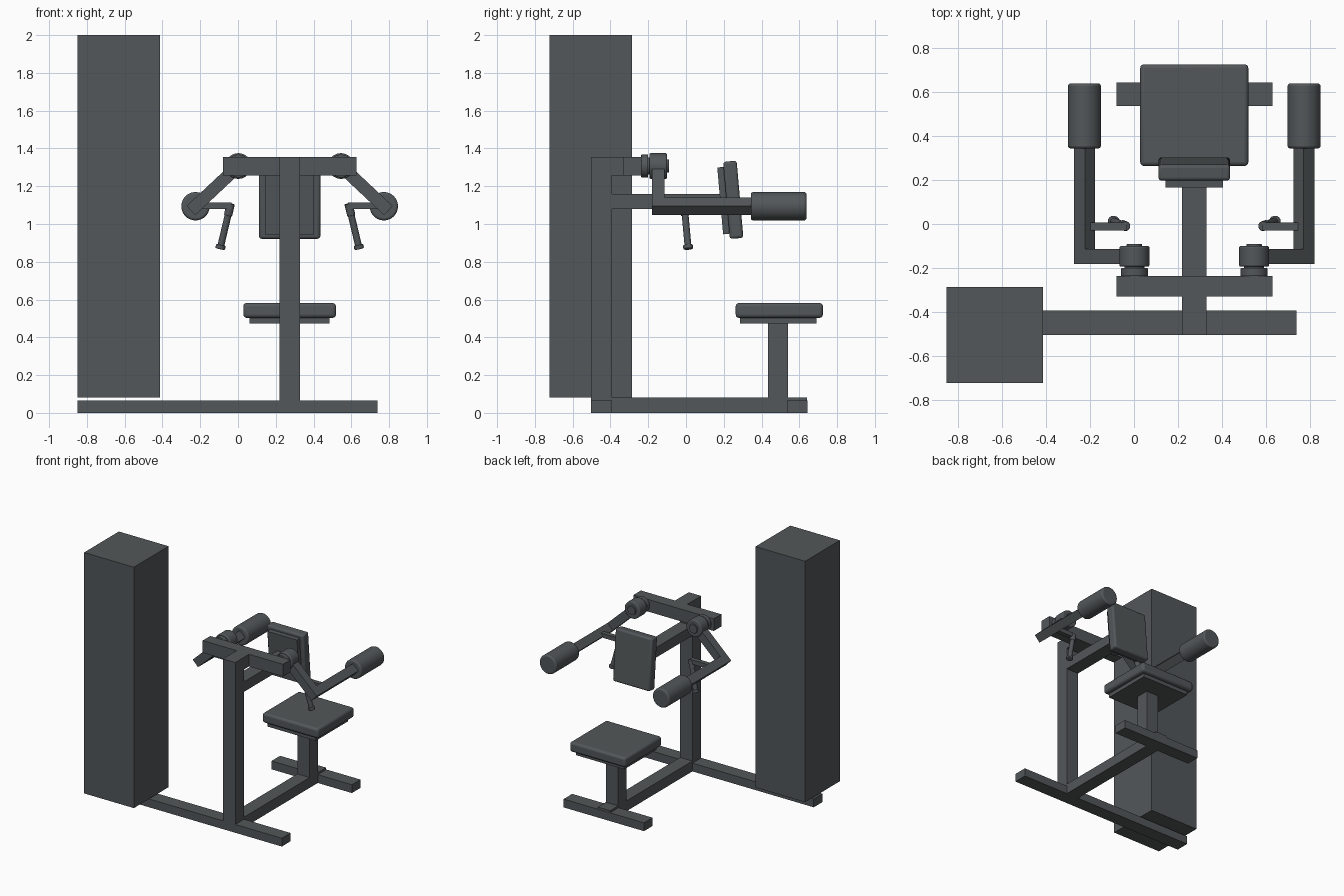
import bpy
import math
from mathutils import Matrix, Vector

if "Cube" in bpy.data.objects:
    bpy.data.objects.remove(bpy.data.objects["Cube"])

MID = 0.2735  # symmetry plane of the exercise station

steel = bpy.data.materials.new("dark_grey")
steel.diffuse_color = (0.085, 0.095, 0.1, 1)
steel.use_nodes = True
steel.node_tree.nodes["Principled BSDF"].inputs["Base Color"].default_value = steel.diffuse_color


def finish(ob, name, bevel=0.0, segments=3):
    """Name, colour, and optionally round the edges of a part."""
    ob.name = name
    ob.data.materials.append(steel)
    if bevel:
        mod = ob.modifiers.new("rounding", 'BEVEL')
        mod.width, mod.segments = bevel, segments
        mod.limit_method = 'ANGLE'
        mod.angle_limit = math.radians(40)
        bpy.ops.object.shade_smooth_by_angle(angle=math.radians(35))
    return ob


def block(name, centre, size, rot=(0, 0, 0), bevel=0.0):
    bpy.ops.mesh.primitive_cube_add(size=1)
    ob = bpy.context.object
    ob.data.transform(Matrix.Diagonal((*size, 1)))
    ob.location, ob.rotation_euler = centre, rot
    return finish(ob, name, bevel)


def box(name, x, y, z, bevel=0.0):
    """Axis-aligned box from its three ranges."""
    ranges = (x, y, z)
    return block(name, [(a + b) / 2 for a, b in ranges],
                 [b - a for a, b in ranges], bevel=bevel)


def rod(name, a, b, radius, bevel=0.0):
    """Cylinder between two points."""
    a, b = Vector(a), Vector(b)
    bpy.ops.mesh.primitive_cylinder_add(vertices=40, radius=radius,
                                        depth=(b - a).length, location=(a + b) / 2)
    ob = bpy.context.object
    ob.rotation_euler = (b - a).to_track_quat('Z', 'Y').to_euler()
    bpy.ops.object.shade_smooth_by_angle(angle=math.radians(35))
    return finish(ob, name, bevel)


def mirrored(ob):
    """Copy a part to the other side of the station."""
    bpy.context.view_layer.update()
    m = ob.matrix_world.copy()
    twin = ob.copy()
    twin.data = ob.data.copy()
    flip = Matrix.Translation((2 * MID, 0, 0)) @ Matrix.Scale(-1, 4, (1, 0, 0))
    twin.data.transform(flip @ m)
    twin.data.flip_normals()
    twin.matrix_world = Matrix.Identity(4)
    twin.name = ob.name.replace("left", "right")
    bpy.context.collection.objects.link(twin)


# Weight stack housing
box("weight_cabinet", (-0.85, -0.412), (-0.722, -0.285), (0.082, 2.0))

# Floor frame
COLUMN = (0.219, 0.328)
box("front_floor_bar", (-0.85, 0.738), (-0.503, -0.393), (0, 0.066))
box("rear_foot_bar", (-0.08, 0.628), (0.535, 0.643), (0, 0.066))
box("floor_beam", COLUMN, (-0.395, 0.64), (0, 0.082))

# Main column and head
box("main_post", COLUMN, (-0.503, -0.393), (0, 1.355))
box("head_connector", COLUMN, (-0.395, -0.325), (1.258, 1.355))
box("head_crossbar", (-0.08, 0.628), (-0.33, -0.235), (1.258, 1.355))
box("pad_support_arm", COLUMN, (-0.395, 0.19), (1.08, 1.16))

# Seat
box("seat_post", COLUMN, (0.433, 0.54), (0.07, 0.48))
box("seat_plate", (0.06, 0.485), (0.285, 0.692), (0.473, 0.51))
box("seat_cushion", (0.028, 0.519), (0.263, 0.725), (0.503, 0.582), 0.018)

# Chest pad, leaning back at the top
tilt = math.radians(5)
block("chest_pad", (MID, 0.25, 1.128), (0.325, 0.072, 0.41), (tilt, 0, 0), 0.014)
block("chest_pad_plate", (MID, 0.199, 1.124), (0.26, 0.036, 0.355), (tilt, 0, 0))

# Swinging arms, built on the left and mirrored
px, pz = 0.002, 1.307            # pivot
ex, ez = -0.225, 1.094           # elbow
slope = math.atan2(pz - ez, px - ex)
T = 0.067
length = math.hypot(px - ex, pz - ez)
arm = [
    rod("left_pivot_flange", (px, -0.237, pz), (px, -0.2, pz), 0.061, 0.004),
    rod("left_pivot_axle", (px, -0.21, pz), (px, -0.18, pz), 0.045),
    rod("left_pivot_hub", (px, -0.194, pz), (px, -0.1, pz), 0.068, 0.008),
    rod("left_pivot_cap", (px, -0.105, pz), (px, -0.09, pz), 0.035, 0.003),
    block("left_swing_link", ((px + ex) / 2, -0.147, (pz + ez) / 2),
          (length + T, T, T), (0, -slope, 0)),
    block("left_long_arm", (ex, 0.09, ez), (T, 0.54, T), (0, -slope, 0)),
    rod("left_roller_pad", (ex, 0.343, ez), (ex, 0.638, ez), 0.075, 0.012),
    box("left_handle_bar", (-0.21, -0.035), (-0.03, 0.006), (1.08, 1.114)),
]

# Hand grip hanging from the handle bar
top = Vector((-0.038, -0.01, 1.108))
end = Vector((-0.095, 0.012, 0.868))
axis = (end - top).normalized()
arm += [
    rod("left_grip_socket", top, top + axis * 0.065, 0.022, 0.003),
    rod("left_hand_grip", top + axis * 0.05, end, 0.018),
    rod("left_grip_end", end - axis * 0.022, end, 0.026, 0.005),
]
for part in arm:
    mirrored(part)
